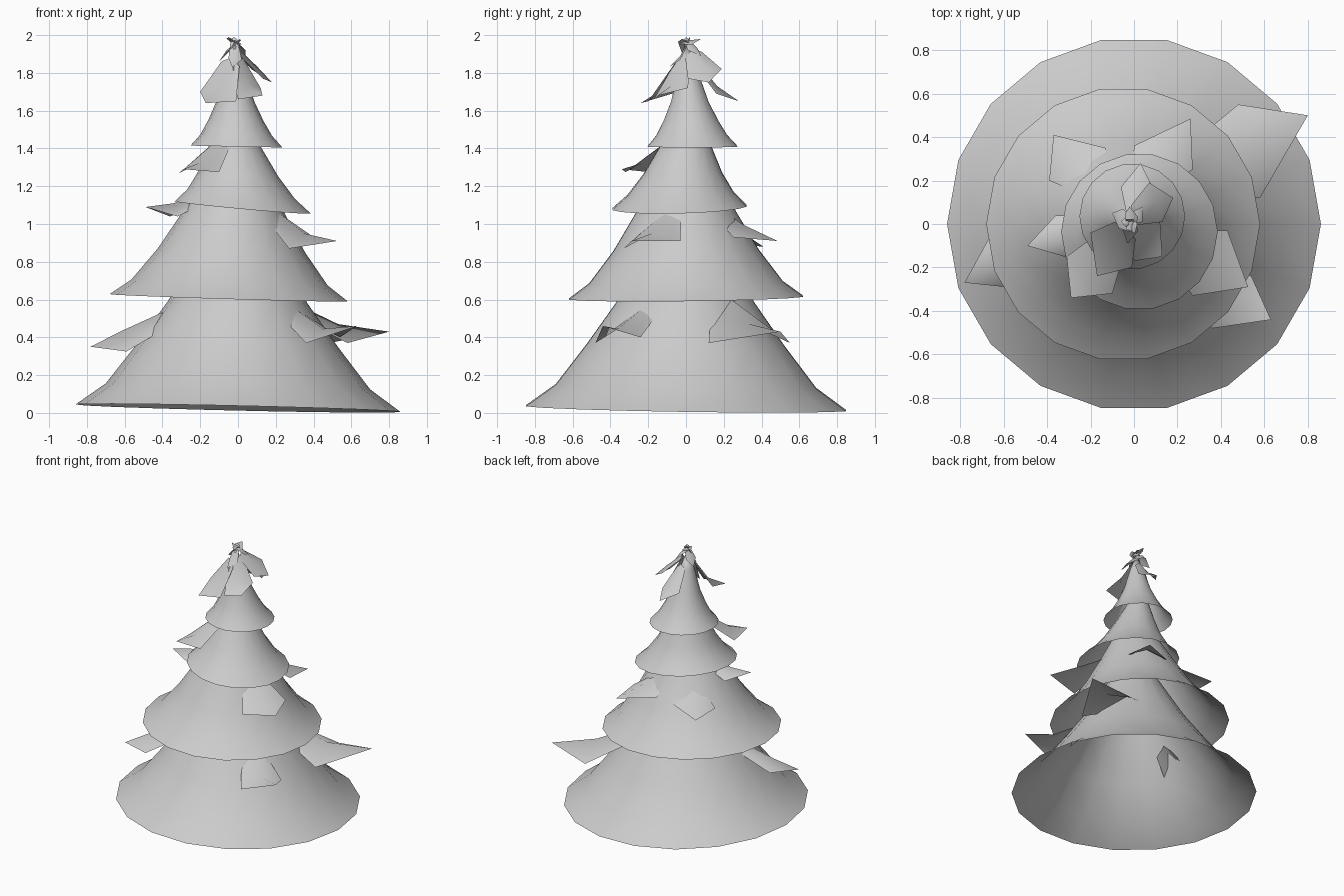
import bpy, math
from mathutils import Vector

SIDES = 18


def make_object(name, verts, faces):
    mesh = bpy.data.meshes.new(name)
    mesh.from_pydata([tuple(v) for v in verts], [], faces)
    mesh.update()
    ob = bpy.data.objects.new(name, mesh)
    bpy.context.collection.objects.link(ob)
    for p in mesh.polygons:
        p.use_smooth = True
    return ob


def tier(name, base, apex, profile, tilt):
    """Open flared cone: rings follow the profile, leaning from base to apex."""
    base, apex = Vector(base), Vector(apex)
    height = apex.z - base.z
    verts, faces = [], []
    for r, h in profile:
        c = base.lerp(apex, h / height)
        for i in range(SIDES):
            a = 2 * math.pi * i / SIDES
            x, y = r * math.cos(a), r * math.sin(a)
            verts.append((c.x + x, c.y + y, c.z + tilt[0] * x + tilt[1] * y))
    verts.append(apex)
    n = len(profile)
    for k in range(n - 1):
        for i in range(SIDES):
            j = (i + 1) % SIDES
            faces.append((k * SIDES + i, k * SIDES + j,
                          (k + 1) * SIDES + j, (k + 1) * SIDES + i))
    top = (n - 1) * SIDES
    for i in range(SIDES):
        faces.append((top + i, top + (i + 1) % SIDES, len(verts) - 1))
    return make_object(name, verts, faces)


def sprig(name, root, a, tip, b, lift=0.05):
    """Bent pointed sheet: narrow root, raised ridge, two side corners and a tip."""
    root, a, tip, b = (Vector(v) for v in (root, a, tip, b))
    mid = (a + b) / 2 + Vector((0, 0, lift))
    ra = root + (a - b) * 0.25 - Vector((0, 0, lift * 0.8))
    rb = root + (b - a) * 0.25 - Vector((0, 0, lift * 0.8))
    faces = [(0, 1, 2, 3), (0, 3, 4, 5), (3, 2, 6), (3, 6, 4)]
    if (a - root).cross(b - root).z < 0:
        faces = [f[::-1] for f in faces]
    return make_object(name, [root, ra, a, mid, b, rb, tip], faces)


# Four flared skirts of foliage
tier("bottom_tier", (0, 0, 0.025), (0, 0, 1.25),
     [(0.86, 0), (0.70, 0.115), (0.53, 0.335), (0.37, 0.56), (0.18, 0.88)],
     (-0.023, -0.015))
tier("second_tier", (-0.05, 0, 0.61), (0.01, 0, 1.55),
     [(0.63, 0), (0.52, 0.08), (0.39, 0.25), (0.27, 0.45), (0.12, 0.72)],
     (-0.03, 0.012))
tier("third_tier", (0.025, -0.035, 1.088), (-0.05, 0.03, 1.75),
     [(0.36, 0), (0.285, 0.07), (0.21, 0.18), (0.14, 0.32), (0.06, 0.5)],
     (-0.09, 0.025))
tier("top_tier", (-0.008, 0.035, 1.41), (-0.02, 0.0, 1.97),
     [(0.243, 0), (0.19, 0.06), (0.145, 0.14), (0.10, 0.24), (0.05, 0.41)],
     (-0.02, 0.0))

# Sprigs on the bottom skirt
sprig("low_sprig_back_right", (0.26, 0.24, 0.60), (0.58, 0.12, 0.37),
      (0.80, 0.50, 0.43), (0.48, 0.55, 0.37), 0.10)
sprig("low_sprig_front_right", (0.26, -0.20, 0.58), (0.36, -0.48, 0.37),
      (0.63, -0.44, 0.46), (0.54, -0.24, 0.40), 0.06)
sprig("low_sprig_left", (-0.34, -0.08, 0.56), (-0.59, -0.29, 0.325),
      (-0.78, -0.27, 0.35), (-0.67, -0.07, 0.37), 0.08)

# Sprigs on the second skirt
sprig("mid_sprig_right", (0.20, -0.10, 1.07), (0.27, -0.33, 0.87),
      (0.525, -0.29, 0.91), (0.43, -0.03, 0.91), 0.06)
sprig("mid_sprig_back", (0.06, 0.20, 1.07), (0.27, 0.25, 0.93),
      (0.26, 0.485, 0.91), (0.00, 0.36, 0.94), 0.06)
sprig("mid_sprig_back_left", (-0.17, 0.17, 1.05), (-0.13, 0.35, 0.92),
      (-0.37, 0.41, 0.88), (-0.39, 0.20, 0.90), 0.06)
sprig("mid_sprig_left", (-0.20, -0.01, 1.16), (-0.32, -0.15, 1.04),
      (-0.49, -0.10, 1.09), (-0.36, 0.04, 1.04), 0.07)

# Sprig on the third skirt
sprig("upper_sprig_front_left", (-0.09, -0.07, 1.46), (-0.31, -0.15, 1.27),
      (-0.29, -0.34, 1.29), (-0.10, -0.32, 1.275), 0.05)

# Sprigs ringing the crown
crown = [
    ((0.00, 0.06, 1.86), (-0.06, 0.17, 1.69), (0.03, 0.28, 1.65), (0.09, 0.16, 1.69)),
    ((0.00, 0.04, 1.93), (0.07, 0.19, 1.82), (0.18, 0.12, 1.75), (0.13, 0.01, 1.77)),
    ((-0.04, -0.03, 1.88), (-0.20, -0.04, 1.70), (-0.17, -0.24, 1.64), (-0.01, -0.20, 1.65)),
    ((0.00, -0.02, 1.89), (0.00, -0.17, 1.66), (0.13, -0.15, 1.68), (0.12, 0.01, 1.72)),
]
for i, pts in enumerate(crown):
    sprig(f"crown_sprig_{i + 1}", *pts, 0.04)

# Small tuft at the very tip
tuft = [
    ((-0.02, 0.02, 1.99), (-0.05, -0.03, 1.88), (-0.03, -0.09, 1.83), (0.02, -0.03, 1.87)),
    ((-0.05, 0.00, 1.99), (0.00, 0.06, 1.93), (0.04, 0.08, 1.89), (0.04, 0.01, 1.92)),
    ((0.01, -0.02, 1.98), (-0.05, 0.07, 1.91), (-0.10, 0.05, 1.86), (-0.07, -0.02, 1.90)),
    ((-0.02, -0.03, 1.97), (-0.04, 0.05, 1.97), (-0.02, 0.08, 1.98), (0.02, 0.03, 1.95)),
]
for i, pts in enumerate(tuft):
    sprig(f"tip_sprig_{i + 1}", *pts, 0.015)
